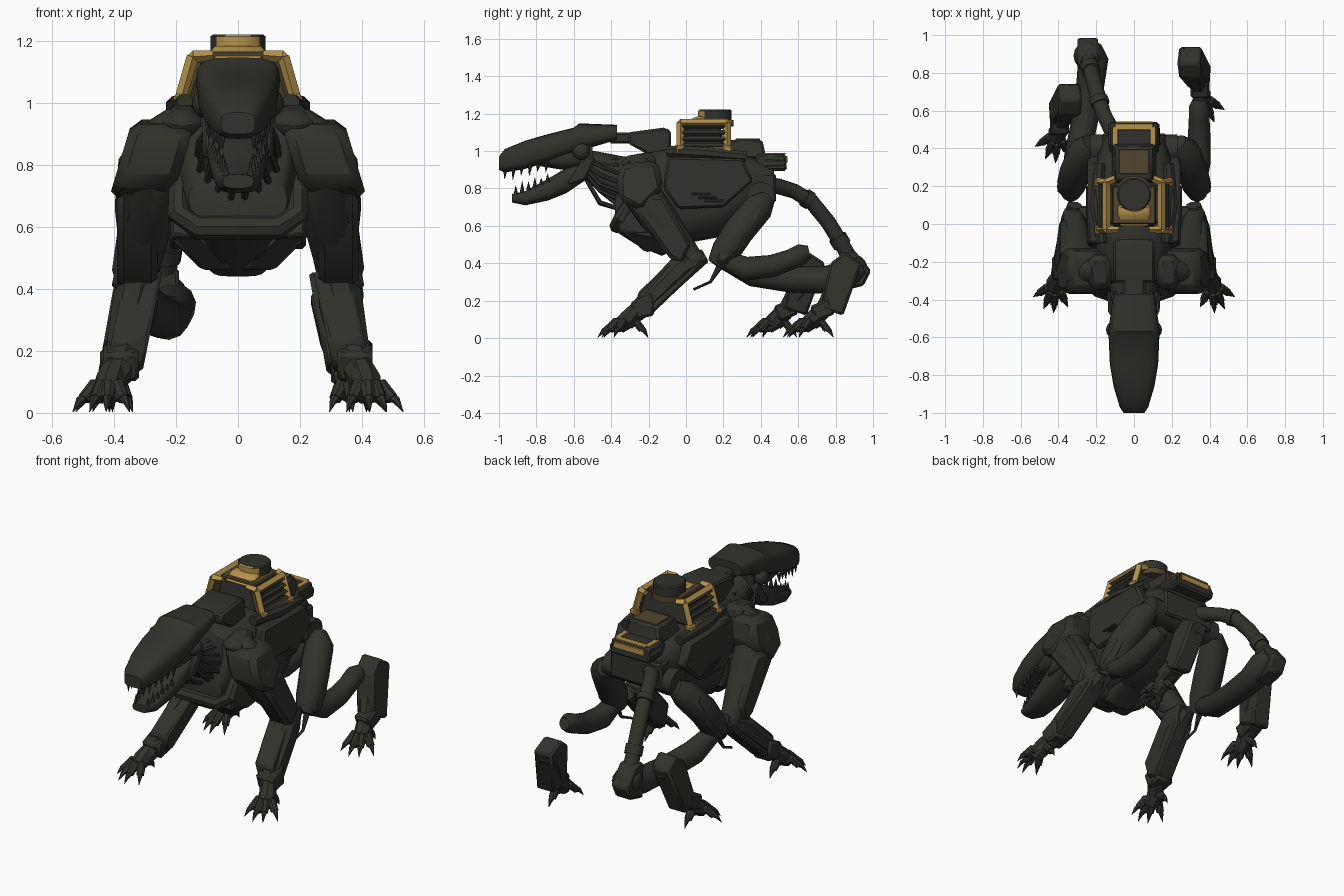
import bpy, bmesh, math, random
from mathutils import Vector, Matrix

random.seed(4)
default_cube = bpy.data.objects.get("Cube")
if default_cube:
    bpy.data.objects.remove(default_cube, do_unlink=True)


def material(name, colour):
    mat = bpy.data.materials.new(name)
    mat.use_nodes = True
    mat.diffuse_color = (*colour, 1)
    shader = mat.node_tree.nodes["Principled BSDF"]
    shader.inputs["Base Color"].default_value = (*colour, 1)
    shader.inputs["Roughness"].default_value = .7
    return mat


DARK = material("dark gunmetal", (.031, .031, .025))
GOLD = material("ochre paint", (.46, .29, .07))
BROWN = material("worn brown paint", (.085, .06, .028))


def finish(name, bm, mat=DARK):
    bmesh.ops.recalc_face_normals(bm, faces=bm.faces[:])
    mesh = bpy.data.meshes.new(name)
    bm.to_mesh(mesh)
    bm.free()
    mesh.materials.append(mat)
    mesh.shade_smooth()
    mesh.set_sharp_from_angle(angle=math.radians(35))
    obj = bpy.data.objects.new(name, mesh)
    bpy.context.scene.collection.objects.link(obj)
    return obj


def skin(name, rings, mat=DARK):
    """Bridge a list of equal point rings and cap both ends."""
    bm = bmesh.new()
    loops = [[bm.verts.new(p) for p in ring] for ring in rings]
    n = len(loops[0])
    for a, b in zip(loops, loops[1:]):
        for i in range(n):
            j = (i + 1) % n
            bm.faces.new((a[i], a[j], b[j], b[i]))
    bm.faces.new(loops[0])
    bm.faces.new(loops[-1])
    return finish(name, bm, mat)


def tube(name, points, sides=12, mat=DARK, flip=1):
    """Tapered tube through (x, y, z, radius) points."""
    centres = [Vector((p[0] * flip, p[1], p[2])) for p in points]
    old = (centres[1] - centres[0]).normalized()
    side = old.orthogonal().normalized()
    rings = []
    for i, c in enumerate(centres):
        ahead = centres[min(i + 1, len(centres) - 1)]
        along = (ahead - centres[max(i - 1, 0)]).normalized()
        side = old.rotation_difference(along) @ side
        old = along
        other = along.cross(side)
        angles = [math.tau * (k + .5) / sides for k in range(sides)]
        rings.append([c + points[i][3] * (side * math.cos(a) + other * math.sin(a)) for a in angles])
    return skin(name, rings, mat)


def hull(name, sections, power=.7, sides=20):
    """Loft rounded sections (y, bottom, top, half width) along y."""
    def bend(v):
        return math.copysign(abs(v) ** power, v)
    rings = []
    for y, low, high, wide in sections:
        angles = [math.tau * k / sides for k in range(sides)]
        rings.append([(wide * bend(math.cos(a)), y, (low + high) / 2 + (high - low) / 2 * bend(math.sin(a)))
                      for a in angles])
    return skin(name, rings)


def box(name, centre, size, mat=DARK, taper=1, tilt=0, edge=.012):
    bm = bmesh.new()
    bmesh.ops.create_cube(bm, size=1)
    for v in bm.verts:
        shrink = taper if v.co.z > 0 else 1
        v.co = Vector((v.co.x * size[0] * shrink, v.co.y * size[1] * shrink, v.co.z * size[2]))
    bmesh.ops.bevel(bm, geom=bm.edges[:], offset=edge, segments=1, affect='EDGES')
    bm.transform(Matrix.Translation(centre) @ Matrix.Rotation(tilt, 4, 'X'))
    return finish(name, bm, mat)


def ball(name, centre, radius):
    bm = bmesh.new()
    bmesh.ops.create_uvsphere(bm, u_segments=16, v_segments=10, radius=radius, matrix=Matrix.Translation(centre))
    return finish(name, bm)


def slab(name, outline, inner, outer, flip=1, edge=.012, mat=DARK, lean=0):
    """Bevelled plate: a (y, z) outline spanning inner..outer in x, sheared by lean."""
    obj = skin(name, [[((x + lean * z) * flip, y, z) for y, z in outline] for x in (inner, outer)], mat)
    bevel = obj.modifiers.new("bevel", 'BEVEL')
    bevel.width = edge
    bevel.segments = 1


def foot(name, x, y, flip):
    """Clawed foot below an ankle at (x, y)."""
    tube(name + "_palm", [(x - .02, y + .04, .15, .04), (x, y, .1, .05), (x + .01, y - .05, .06, .04)], 8, flip=flip)
    for dx, dy in ((-.06, -.12), (.01, -.15), (.06, -.13), (.11, -.07), (.0, .1)):
        def at(t, z, r):
            return (x + dx * t, y + dy * t, z, r)
        tube(name + "_toe", [at(.1, .07, .024), at(.45, .085, .026), at(.75, .045, .021)], 8, flip=flip)
        tube(name + "_claw", [at(.66, .055, .018), at(.88, .04, .013), at(1.08, .003, .001)], 6, flip=flip)


# Head, jaw and teeth
hull("skull", [(-1, .9, .97, .055), (-.97, .885, 1.01, .075), (-.86, .905, 1.055, .108), (-.74, .94, 1.09, .128),
               (-.6, .99, 1.125, .134), (-.57, 1, 1.148, .136), (-.37, 1.06, 1.14, .11)], .6)
hull("cheek_core", [(-.85, .93, .98, .07), (-.66, .9, 1.04, .1), (-.5, .92, 1.06, .1)])
hull("lower_jaw", [(-.93, .725, .77, .05), (-.86, .71, .785, .07), (-.74, .735, .85, .088),
                   (-.64, .775, .91, .1), (-.5, .87, .97, .09)])
for s in (1, -1):
    ball("jaw_hinge", (s * .1, -.56, 1), .048)
    slab("jaw_strut", [(-.64, .82), (-.54, .98), (-.48, .96), (-.54, .84)], .08, .115, s)
    for i in range(6):
        t = i / 5
        x, y, size = .05 + .045 * t, -.965 + .22 * t, .05 - .02 * t + .014 * (i % 2)
        z = .9 + .03 * t
        tube("upper_tooth", [(x, y, z + .01, .014), (x, y - .005, z - size, .001)], 6, flip=s)
        x, y, z = .04 + .04 * t, -.91 + .17 * t, .765 + .07 * t
        tube("lower_tooth", [(x, y, z, .013), (x, y, z + size, .001)], 6, flip=s)

# Neck with loose cables
tube("neck", [(0, -.6, .96, .06), (0, -.48, .91, .09), (0, -.38, .86, .12), (0, -.25, .82, .16)], 14)
for i in range(16):
    a = math.pi * (i / 15 - .5) * 1.7
    x, drop = math.sin(a), math.cos(a)
    tube("neck_cable", [(x * .07, -.56, .95 - drop * .06, .01),
                        (x * random.uniform(.09, .13), -.46, .87 - drop * random.uniform(.08, .16), .011),
                        (x * .13, -.36, .83 - drop * .14, .012)], 6)
slab("neck_plate", [(-.31, 1.04), (-.31, 1.1), (-.12, 1.125), (-.08, 1.11), (-.08, 1.0), (-.2, .98)], -.11, .11)
box("neck_link", (0, -.34, 1.07), (.12, .14, .06))

# Torso, chest and flank armour
hull("torso", [(-.38, .62, .76, .16), (-.3, .56, .96, .19), (-.16, .48, 1.02, .2), (-.04, .5, 1.03, .225),
               (.18, .54, 1, .225), (.34, .68, .98, .2), (.47, .76, .92, .15)], .7)
hull("chest_keel", [(-.36, .56, .7, .11), (-.25, .49, .66, .11), (-.13, .44, .6, .1), (0, .5, .6, .1)], .5)
collar = [(.19, -.28, .75, .035), (.19, -.35, .64, .04), (.13, -.37, .6, .04)]
tube("chest_collar", collar + [(-x, y, z, r) for x, y, z, r in reversed(collar)], 8)
for s in (1, -1):
    slab("flank_plate", [(-.1, .97), (.3, .96), (.36, .84), (.2, .7), (-.04, .69), (-.12, .8)], .18, .245, s)
    slab("chest_plate", [(-.37, .57), (-.33, .74), (-.08, .72), (-.04, .55), (-.2, .53)], .12, .22, s)
    slab("belly_plate", [(-.35, .58), (-.06, .57), (-.12, .47), (-.22, .46)], -.45, -.345, s, lean=1)
    for k in range(3):
        box("flank_vent", (s * .245, .08 + .035 * k, .77 - .018 * k), (.018, .1, .012), edge=.003)
    tube("back_rail", [(.17, -.1, 1.0, .03), (.2, .1, .99, .035), (.18, .32, .97, .03)], 8, flip=s)

# Front legs
for s in (1, -1):
    tube("upper_arm", [(.19, -.24, .95, .05), (.24, -.25, .89, .08), (.285, -.25, .79, .105),
                       (.3, -.16, .66, .1), (.31, -.05, .53, .075), (.32, .04, .42, .055)], 14, flip=s)
    slab("shoulder_plate", [(-.37, .84), (-.35, .93), (-.15, .95), (-.12, .8), (-.24, .68), (-.36, .74)],
         .42, .625, s, .03, lean=-.3)
    slab("shoulder_bridge", [(-.35, .9), (-.34, .97), (-.17, 1.0), (-.15, .88)], .12, .24, s, .03)
    slab("arm_plate", [(-.33, .76), (-.12, .76), (.03, .5), (-.02, .39), (-.09, .43), (-.2, .58)], .26, .39, s, .02)
    ball("elbow", (s * .32, .04, .42), .06)
    tube("forearm", [(.315, .1, .44, .04), (.33, -.03, .37, .075), (.36, -.18, .22, .065),
                     (.39, -.27, .13, .05), (.405, -.31, .09, .035)], 8, flip=s)
    slab("forearm_plate", [(.1, .46), (-.03, .46), (-.26, .24), (-.25, .15), (-.18, .13), (.05, .35)],
         .335, .455, s, lean=-.2)
    slab("wrist_cuff", [(-.18, .24), (-.3, .19), (-.27, .1), (-.17, .12)], .32, .435, s)
    foot("front_foot", .415, -.31, s)

# Hips and thighs
tube("hip_axle", [(-.23, .4, .76, .075), (.23, .4, .76, .075)], 12)
box("pelvis", (0, .39, .8), (.34, .18, .16))
for s in (1, -1):
    tube("thigh", [(.23, .43, .74, .05), (.265, .39, .7, .08), (.31, .28, .57, .083), (.33, .21, .46, .078),
                   (.335, .16, .39, .05)], 14, flip=s)
    slab("thigh_plate", [(.36, .72), (.44, .7), (.29, .46), (.2, .38), (.14, .42), (.2, .57)],
         .43, .49, s, .025, lean=-.2)
    tube("knee_pipe", [(.33, .04, .26, .007), (.34, .13, .3, .008), (.33, .19, .4, .02)], 6, flip=s)

# Hind shanks and lower legs, posed differently on each side
tube("left_shank", [(.33, .2, .42, .05), (.34, .32, .37, .065), (.345, .46, .385, .06), (.345, .56, .42, .055),
                    (.345, .62, .45, .055), (.345, .66, .46, .035)], 12)
tube("right_shank", [(-.33, .2, .42, .05), (-.3, .36, .345, .07), (-.26, .55, .315, .07),
                     (-.23, .75, .31, .075), (-.215, .88, .35, .08), (-.22, .94, .38, .05)], 12)
for name, x, y, s in (("left", .36, .68, 1), ("right", .405, .485, -1)):
    top = x - .065
    tube(name + "_lower_leg", [(top, y + .2, .42, .04), (top, y + .19, .37, .065), (x - .04, y + .11, .24, .06),
                               (x - .01, y + .04, .13, .045), (x, y, .09, .035)], 8, flip=s)
    slab(name + "_hock_plate", [(y + .09, .4), (y + .17, .46), (y + .26, .4), (y + .16, .12), (y + .04, .16)],
         x - .05, x + .07, s, lean=-.18)
    box(name + "_ankle_cuff", (s * (x - .01), y + .05, .15), (.1, .11, .09), tilt=.4)
    foot(name + "_hind_foot", x, y, s)

# Tail with joint rings, ending in a heavy knuckle
tail = [(-.06, .42, .82, .045), (-.12, .5, .81, .042), (-.16, .58, .785, .04), (-.19, .67, .73, .042),
        (-.215, .76, .62, .042), (-.235, .84, .49, .042), (-.245, .89, .4, .045)]
tube("tail", tail, 12)
for a, b in ((tail[2], tail[3]), (tail[4], tail[5])):
    p, q = Vector(a[:3]), Vector(b[:3])
    tube("tail_ring", [(*p.lerp(q, t), .05) for t in (.6, .95)], 12)
ball("tail_knuckle", (-.24, .89, .37), .08)
slab("tail_knuckle_plate", [(.82, .46), (.9, .47), (.99, .36), (.95, .28), (.83, .25)], -.3, -.19)

# Back unit: core, painted frame and turret
box("pack_core", (0, .095, 1.075), (.35, .22, .15), taper=.8)
box("pack_lid", (0, .1, 1.155), (.23, .2, .025), BROWN, edge=.006)
for s in (1, -1):
    corners = {(y, z): (x * s, y, z, .021) for y in (-.03, .22) for x, z in ((.185, 1.01), (.145, 1.15))}
    low_a, top_a, low_b, top_b = (corners[k] for k in sorted(corners))
    for a, b, mat in ((low_a, top_a, GOLD), (low_b, top_b, GOLD), (low_a, low_b, BROWN), (top_a, top_b, GOLD)):
        tube("pack_frame", [a, b], 4, mat)
    for x, y, z, r in (low_a, low_b):
        box("pack_frame_foot", (x, y, z), (.045, .05, .04), GOLD, edge=.008)
    for k in range(4):
        t = (k + .5) / 4
        a, b = Vector(low_a[:3]).lerp(Vector(top_a[:3]), t), Vector(low_b[:3]).lerp(Vector(top_b[:3]), t)
        tube("pack_louvre", [(*a, .014), (*b, .014)], 4)
    tube("pack_front_infill", [(.155, -.02, 1.02, .025), (.12, -.02, 1.13, .025)], 4, BROWN, s)
    tube("pack_front_brace", [top_a, (s * .08, -.03, 1.155, .016)], 4, GOLD)
    tube("pack_rear_brace", [top_b, (s * .1, .24, 1.15, .018)], 4, GOLD)
slab("turret_wedge", [(-.02, 1.14), (.05, 1.185), (.1, 1.185), (.1, 1.14)], -.085, .085, mat=GOLD)
tube("turret_base", [(0, .155, 1.13, .1), (0, .155, 1.165, .1)], 24, BROWN)
turret = tube("turret", [(0, .155, 1.15, .09), (0, .155, 1.215, .09), (0, .155, 1.222, .082)], 32)
turret.data.materials.append(GOLD)
for face in turret.data.polygons:
    face.material_index = int(face.normal.y < -.6)

# Rear spine modules and exhaust block
box("spine_module", (0, .32, 1.01), (.24, .22, .1), taper=.8)
box("spine_module_cap", (0, .33, 1.062), (.16, .13, .009), BROWN, edge=.002)
box("rear_module", (0, .455, .94), (.27, .17, .09), taper=.92)
box("rear_trim", (0, .515, .986), (.2, .035, .009), GOLD, edge=.002)
box("rear_badge", (0, .537, .955), (.2, .009, .035), GOLD, edge=.002)
for s in (1, -1):
    box("rear_side_trim", (s * .1, .465, .986), (.03, .1, .009), GOLD, edge=.002)
    tube("rear_nozzle", [(.1, .42, .93, .04), (.1, .53, .93, .036)], 10, flip=s)
